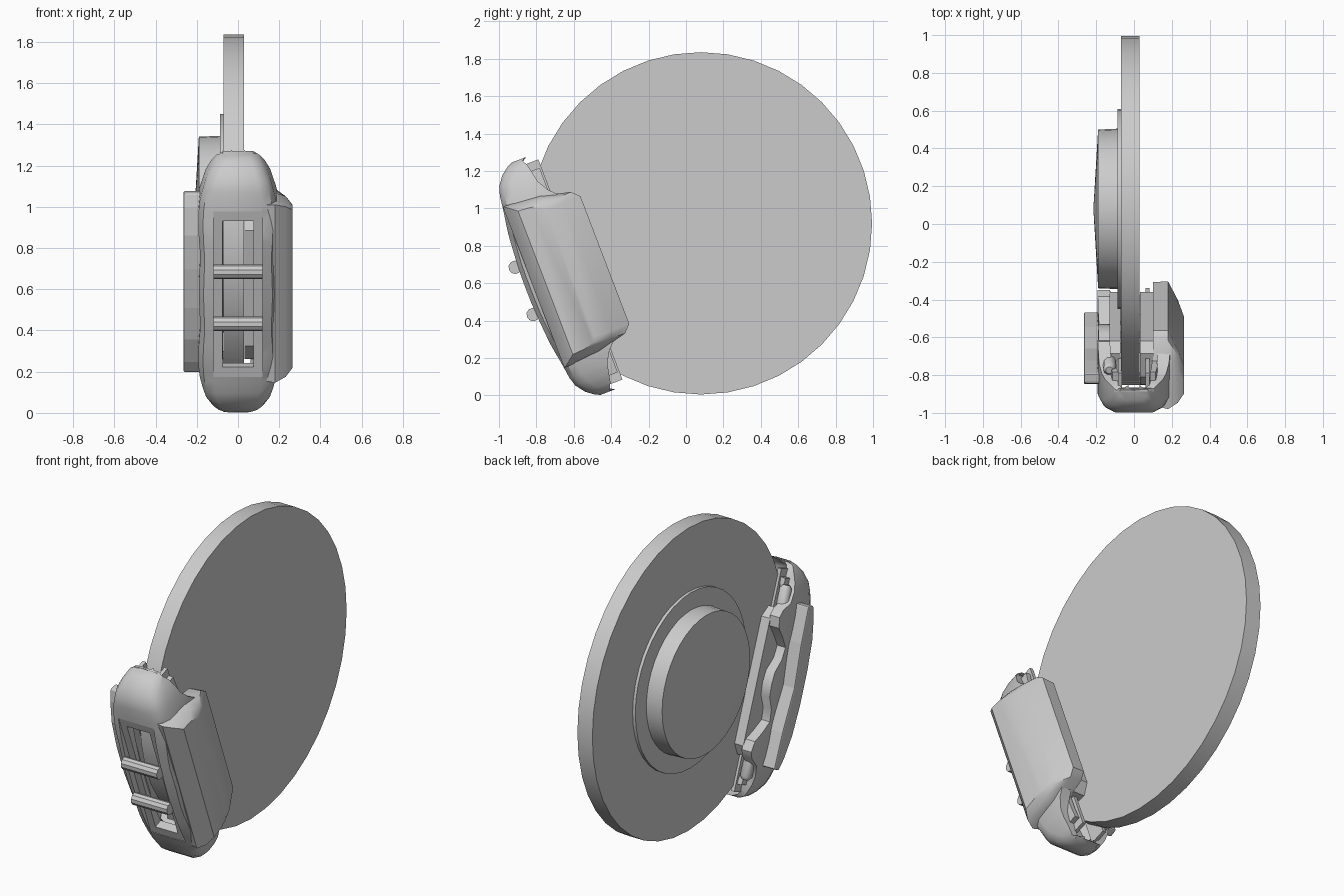
import bpy, bmesh, math

if "Cube" in bpy.data.objects:
    bpy.data.objects.remove(bpy.data.objects["Cube"])

CY, CZ = 0.08, 0.92              # disc centre
A = math.atan2(0.357, 0.934)     # caliper tilt


def place(x, u, v):
    """Caliper frame (x, outward u, along v) to world."""
    c, s = math.cos(A), math.sin(A)
    return (x, CY - c * u - s * v, CZ - s * u + c * v)


def loft(name, rings, smooth=35):
    """Skin closed rings of (x, u, v) points and cap the ends."""
    bm = bmesh.new()
    vs = [[bm.verts.new(place(*p)) for p in r] for r in rings]
    n = len(rings[0])
    for a, b in zip(vs, vs[1:]):
        for i in range(n):
            j = (i + 1) % n
            bm.faces.new((a[i], a[j], b[j], b[i]))
    bm.faces.new(vs[0])
    bm.faces.new(vs[-1])
    bmesh.ops.recalc_face_normals(bm, faces=bm.faces)
    me = bpy.data.meshes.new(name)
    bm.to_mesh(me)
    bm.free()
    ob = bpy.data.objects.new(name, me)
    bpy.context.collection.objects.link(ob)
    bpy.ops.object.select_all(action='DESELECT')
    ob.select_set(True)
    bpy.context.view_layer.objects.active = ob
    if smooth:
        bpy.ops.object.shade_smooth_by_angle(angle=math.radians(smooth))
    return ob


def box(name, x0, x1, u0, u1, v0, v1):
    return loft(name, [[(x0, u0, v), (x1, u0, v), (x1, u1, v), (x0, u1, v)]
                       for v in (v0, v1)], 0)


def plate(name, pts, x0, x1):
    return loft(name, [[(x, u, v) for u, v in pts] for x in (x0, x1)], 0)


def both(half):
    """Mirror an open half outline in v into a closed outline."""
    return half + [(u, -v) for u, v in reversed(half)]


def bevel(ob, w, seg=2):
    m = ob.modifiers.new("bevel", 'BEVEL')
    m.width, m.segments, m.limit_method = w, seg, 'ANGLE'


def cut(ob, cutter):
    cutter.hide_render = True
    cutter.hide_set(True)
    m = ob.modifiers.new("cut", 'BOOLEAN')
    m.object, m.operation, m.solver = cutter, 'DIFFERENCE', 'EXACT'


def turned(name, prof, sides):
    """Round part about the disc axis from (x, radius) points."""
    return loft(name, [[(x, r * math.cos(2 * math.pi * i / sides + A),
                         r * math.sin(2 * math.pi * i / sides + A))
                        for i in range(sides)] for x, r in prof])


def arch(v, w, uo, ul, ur, t, r=0.07):
    """U-shaped section straddling the disc."""
    wi, d = w - t, uo - t
    return [(-w, ul, v), (-w, uo - r, v), (-w * .88, uo - r * .35, v),
            (-w * .62, uo, v), (w * .62, uo, v), (w * .88, uo - r * .35, v),
            (w, uo - r, v), (w, ur, v), (wi, ur, v), (wi, d - .04, v),
            (wi * .75, d, v), (-wi * .75, d, v), (-wi, d - .04, v), (-wi, ul, v)]


# Disc and stepped hub
turned("brake_disc", [(-.07, .915), (.03, .915)], 40)
turned("hub_ring", [(-.088, .53), (-.065, .53)], 40)
turned("hub", [(-.214, .02), (-.19, .42), (-.08, .425)], 40)

# Caliper bridge: arched section swept along v, scalloped on the inner side
half = [(0, .19, 1.0, .67, .66), (.07, .188, 1.0, .68, .66),
        (.14, .185, .998, .73, .66), (.21, .185, .993, .74, .66),
        (.27, .19, .987, .68, .66), (.32, .192, .982, .62, .66),
        (.38, .192, .973, .605, .66), (.42, .19, .966, .63, .66),
        (.46, .185, .96, .70, .70), (.52, .17, .952, .735, .735),
        (.57, .155, .937, .745, .745), (.62, .128, .90, .755, .755),
        (.65, .105, .86, .77, .77), (.665, .075, .83, .785, .785)]
stations = [(-s[0],) + s[1:] for s in reversed(half[1:])] + half
body = loft("caliper_body", [arch(*s, .065 if abs(s[0]) < .6 else .045)
                             for s in stations])
cut(body, box("recess_cutter", -.118, .118, .962, 1.2, -.43, .43))
cut(body, box("window_cutter", -.074, .076, .80, 1.2, -.38, .38))

# Outer housing with a bulged, chamfered face
base = both([(.94, .455), (.75, .435), (.59, .395), (.553, .36)])
rim = both([(.958, .462), (.75, .445), (.59, .405), (.55, .365)])
mid = both([(.93, .442), (.76, .43), (.68, .40), (.655, .365)])
top = both([(.89, .41), (.82, .405), (.77, .39), (.75, .36)])
loft("outer_housing", [[(x, u, v) for u, v in o] for x, o in
                       ((.10, base), (.18, rim), (.232, mid), (.265, top))], 32)

# Inner cover plate
cover = plate("inner_cover", both([(.76, .46), (.81, .465), (.84, .40),
                                   (.875, .27), (.89, .1)])
              + [(.765, -.25), (.79, 0), (.765, .25)], -.265, -.18)
bevel(cover, .008)

# Brake pads either side of the disc
pad = both([(.88, .30), (.80, .40), (.66, .42), (.61, .36)])
for name, x0, x1 in (("inner_pad", -.13, -.072), ("outer_pad", .032, .105)):
    plate(name, pad, x0, x1)

# Retaining bars across the window
for k, v0 in enumerate((-.135, .135)):
    ring = [(.036 * math.cos(i * math.pi / 5), .036 * math.sin(i * math.pi / 5))
            for i in range(10)]
    loft("retaining_bar_%d" % (k + 1),
         [[(x, 1.012 + a, v0 + b) for a, b in ring] for x in (-.12, .12)])

# Bracket arches, side clips and guide pins at each end
for k, s in enumerate((1, -1)):
    loft("end_bracket_%d" % (k + 1),
         [arch(s * v, w, uo, .70, .70, .03, .05) for v, w, uo in
          ((.41, .125, .885), (.52, .123, .87), (.585, .115, .85))])
    for side, x in (("left", -.085), ("right", .06)):
        box("clip_%s_%d" % (side, k + 1), x, x + .022, .69, .79,
            *sorted((s * .40, s * .63)))
    ring = [(math.cos(i * math.pi / 5), math.sin(i * math.pi / 5))
            for i in range(10)]
    loft("guide_pin_%d" % (k + 1),
         [[(-.13 + r * a, .705 + r * b, s * v) for a, b in ring]
          for v, r in ((.38, .034), (.53, .034), (.55, .02))])
